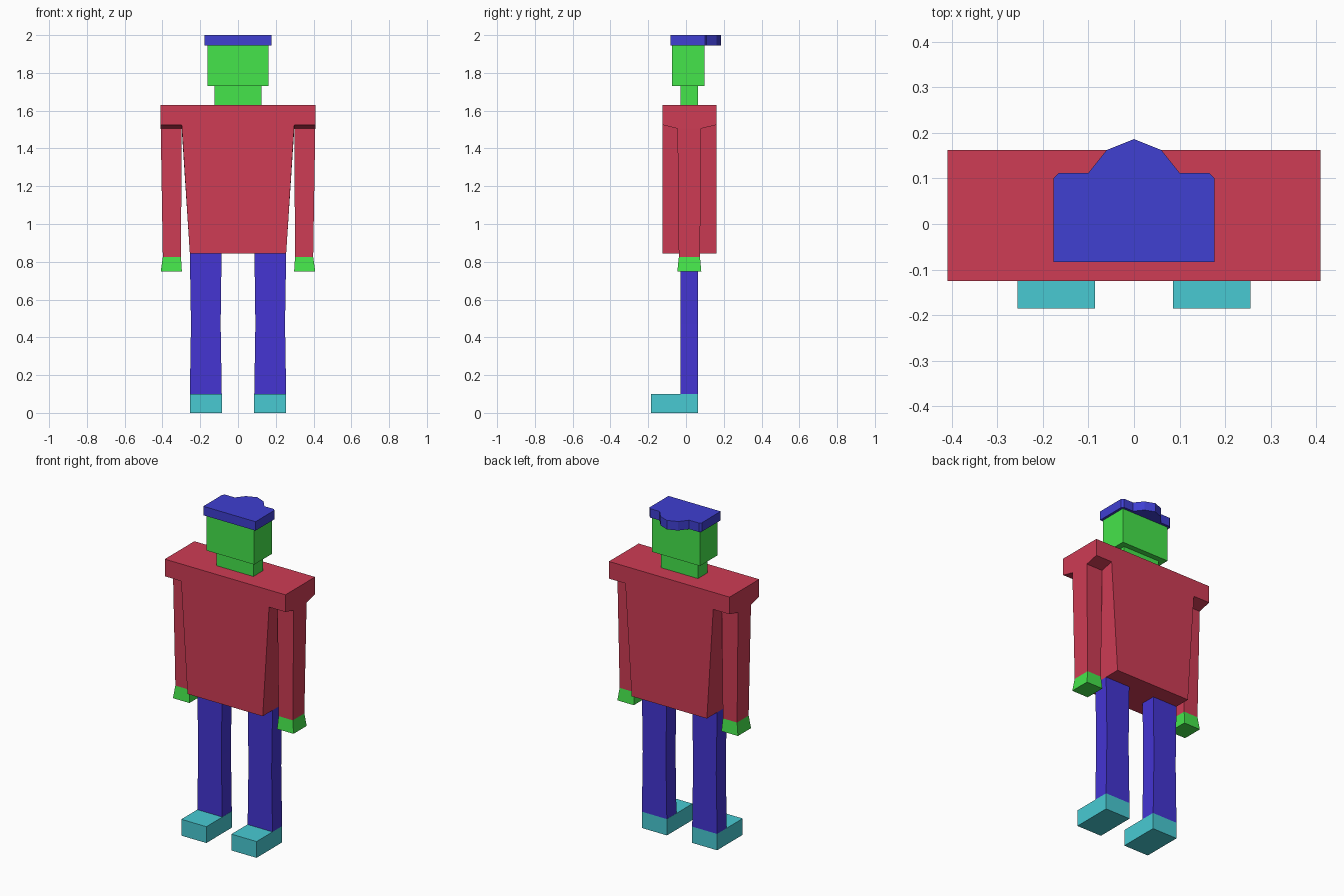
import bpy, bmesh

if "Cube" in bpy.data.objects:
    bpy.data.objects.remove(bpy.data.objects["Cube"])


def material(name, r, g, b):
    m = bpy.data.materials.new(name)
    m.diffuse_color = (r, g, b, 1)
    m.use_nodes = True
    m.node_tree.nodes["Principled BSDF"].inputs["Base Color"].default_value = m.diffuse_color
    return m


RED = material("red_cloth", 0.62, 0.045, 0.09)
GREEN = material("green_skin", 0.06, 0.78, 0.07)
BLUE = material("blue_cloth", 0.058, 0.035, 0.65)
HAT = material("blue_hat", 0.05, 0.05, 0.64)
CYAN = material("cyan_shoe", 0.065, 0.59, 0.65)


def loft(name, rings, mat, cap_start=True, cap_end=True):
    """Skin a list of equal-length point rings into a flat-faced solid."""
    bm = bmesh.new()
    rows = [[bm.verts.new(p) for p in ring] for ring in rings]
    n = len(rows[0])
    for a, b in zip(rows, rows[1:]):
        for i in range(n):
            j = (i + 1) % n
            bm.faces.new((a[i], a[j], b[j], b[i]))
    if cap_start:
        bm.faces.new(rows[0][::-1])
    if cap_end:
        bm.faces.new(rows[-1])
    bmesh.ops.recalc_face_normals(bm, faces=bm.faces)
    me = bpy.data.meshes.new(name)
    bm.to_mesh(me)
    bm.free()
    me.materials.append(mat)
    ob = bpy.data.objects.new(name, me)
    bpy.context.collection.objects.link(ob)
    return ob


def rect(x0, x1, y0, y1, z):
    return [(x0, y0, z), (x1, y0, z), (x1, y1, z), (x0, y1, z)]


def box(name, x0, x1, y0, y1, z0, z1, mat):
    return loft(name, [rect(x0, x1, y0, y1, z0), rect(x0, x1, y0, y1, z1)], mat)


# Shoulder yoke: side profile with sloped underside, swept across x
yoke = [(-0.125, 1.63), (-0.125, 1.525), (-0.045, 1.505),
        (0.08, 1.505), (0.162, 1.525), (0.162, 1.63)]
loft("shoulders", [[(x, y, z) for y, z in yoke] for x in (-0.409, 0.409)], RED)

# Tapered jacket body, whose top edge follows the yoke underside
under = yoke[1:5]


def body_ring(x, z=None):
    right = [(x, y, z or zz) for y, zz in under]
    return right + [(-px, py, pz) for px, py, pz in reversed(right)]


loft("jacket_body", [body_ring(0.255, 0.845), body_ring(0.298)], RED, cap_end=False)

# Neck, head
box("neck", -0.125, 0.125, -0.03, 0.063, 1.63, 1.73, GREEN)
box("head", -0.162, 0.162, -0.075, 0.097, 1.73, 1.945, GREEN)

# Cap with a pointed peak at the back
half = [(0.177, -0.083), (0.177, 0.10), (0.165, 0.112), (0.10, 0.112), (0.06, 0.162)]
outline = half + [(0, 0.186)] + [(-x, y) for x, y in reversed(half)]
loft("cap", [[(x, y, z) for x, y in outline] for z in (1.945, 2.0)], HAT)

# Arms and legs on both sides
for side, s in (("left", 1), ("right", -1)):
    wrist = rect(s * 0.302, s * 0.398, -0.038, 0.074, 0.825)
    loft("sleeve_" + side,
         [wrist, rect(s * 0.298, s * 0.409, -0.045, 0.08, 1.505)], RED)
    loft("hand_" + side,
         [rect(s * 0.297, s * 0.409, -0.046, 0.081, 0.748), wrist], GREEN)
    loft("trouser_leg_" + side,
         [rect(s * 0.086, s * 0.255, -0.03, 0.063, 0.10),
          rect(s * 0.092, s * 0.249, -0.03, 0.063, 0.47),
          rect(s * 0.087, s * 0.255, -0.03, 0.063, 0.845)], BLUE)
    box("shoe_" + side, s * 0.085, s * 0.255, -0.185, 0.063, 0, 0.10, CYAN)
